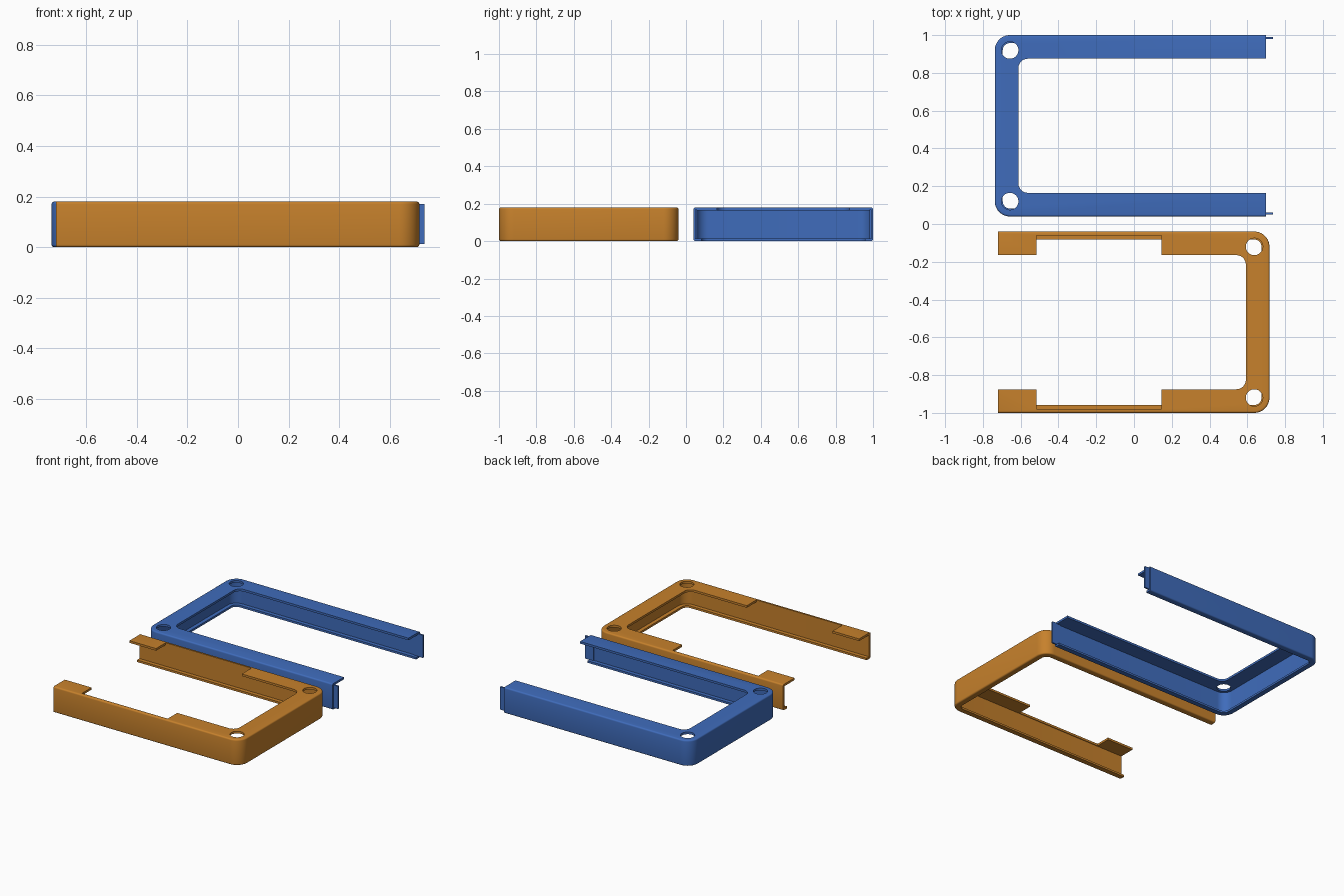
import bpy, bmesh, math
from mathutils import Matrix

if "Cube" in bpy.data.objects:
    bpy.data.objects.remove(bpy.data.objects["Cube"])

H = 0.18          # height
Y0, Y1 = 0.04, 1.0  # width range of one half before placing
FL, WALL, LIP = 0.125, 0.015, 0.042
SEG = 10

def material(name, rgb):
    m = bpy.data.materials.new(name)
    m.diffuse_color = (*rgb, 1)
    m.use_nodes = True
    m.node_tree.nodes["Principled BSDF"].inputs["Base Color"].default_value = m.diffuse_color
    return m

def add_object(name, bm, mat=None):
    bmesh.ops.recalc_face_normals(bm, faces=bm.faces)
    me = bpy.data.meshes.new(name)
    bm.to_mesh(me)
    bm.free()
    ob = bpy.data.objects.new(name, me)
    bpy.context.collection.objects.link(ob)
    if mat:
        me.materials.append(mat)
    return ob

def box(name, lo, hi, mat=None):
    bm = bmesh.new()
    size = [b - a for a, b in zip(lo, hi)]
    mid = [(a + b) / 2 for a, b in zip(lo, hi)]
    bmesh.ops.create_cube(bm, size=1, matrix=Matrix.Translation(mid) @ Matrix.Diagonal((*size, 1)))
    return add_object(name, bm, mat)

def cylinder(name, x, y, r):
    bm = bmesh.new()
    bmesh.ops.create_cone(bm, cap_ends=True, segments=40, radius1=r, radius2=r, depth=0.2,
                          matrix=Matrix.Translation((x, y, 0.2)))
    return add_object(name, bm)

def u_path(x0, x1, d, r):
    """U-shaped line open towards +x, inset by d, with corner radius r."""
    a, lo, hi = x0 + d, Y0 + d, Y1 - d
    pts = [(x1, hi)]
    for cy, start in ((hi - r, 90), (lo + r, 180)):
        for i in range(SEG + 1):
            t = math.radians(start + 90 * i / SEG)
            pts.append((a + r + r * math.cos(t), cy + r * math.sin(t)))
    return pts + [(x1, lo)]

def cut(ob, cutter):
    mod = ob.modifiers.new("cut", 'BOOLEAN')
    mod.operation = 'DIFFERENCE'
    mod.solver = 'EXACT'
    mod.object = cutter
    bpy.context.view_layer.objects.active = ob
    bpy.ops.object.modifier_apply(modifier=mod.name)
    bpy.data.objects.remove(cutter)

def half_frame(name, x0, x1, mat):
    # C-shaped section as (inset, height): rounded outside edges, wide top, narrow bottom lip
    f, n = 0.01, 4
    prof = []
    for cz, start in ((f, 270), (H - f, 180)):
        for i in range(n + 1):
            t = math.radians(start - 90 * i / n)
            prof.append((f + f * math.cos(t), cz + f * math.sin(t)))
    prof += [(FL, H), (FL, H - WALL), (WALL, H - WALL), (WALL, 0.014), (LIP, 0.014), (LIP, 0)]
    bm = bmesh.new()
    rings = []
    for d, z in prof:
        r = 0.05 if d == FL else 0.08 - d
        rings.append([bm.verts.new((x, y, z)) for x, y in u_path(x0, x1, d, r)])
    for a, b in zip(rings, rings[1:] + rings[:1]):
        for i in range(len(a) - 1):
            bm.faces.new((a[i], a[i + 1], b[i + 1], b[i]))
    bm.faces.new([r[0] for r in rings])
    bm.faces.new([r[-1] for r in rings])
    ob = add_object(name, bm, mat)
    # corner screw holes
    for y in (Y0 + 0.08, Y1 - 0.08):
        cut(ob, cylinder("hole_cutter", x0 + 0.08, y, 0.045))
    return ob

def smooth(ob):
    bpy.ops.object.select_all(action='DESELECT')
    ob.select_set(True)
    bpy.context.view_layer.objects.active = ob
    bpy.ops.object.shade_smooth_by_angle(angle=math.radians(35))

blue = material("blue", (0.05, 0.15, 0.5))
orange = material("orange", (0.57, 0.22, 0.025))

# Back half with two joining tabs
back = half_frame("back_half_frame", -0.737, 0.70, blue)
smooth(back)
for side, (a, b) in (("inner", (Y0 + 0.009, Y0 + 0.02)), ("outer", (Y1 - 0.02, Y1 - 0.009))):
    box(side + "_joining_tab", (0.67, a, 0.012), (0.737, b, 0.17), blue)

# Front half, turned around, with notches in the top flanges
front = half_frame("front_half_frame", -0.717, 0.72, orange)
cut(front, box("notch_cutter", (-0.145, Y0 + 0.02, 0.1), (0.515, Y1 - 0.02, 0.3)))
front.data.transform(Matrix.Rotation(math.pi, 4, 'Z'))
smooth(front)
